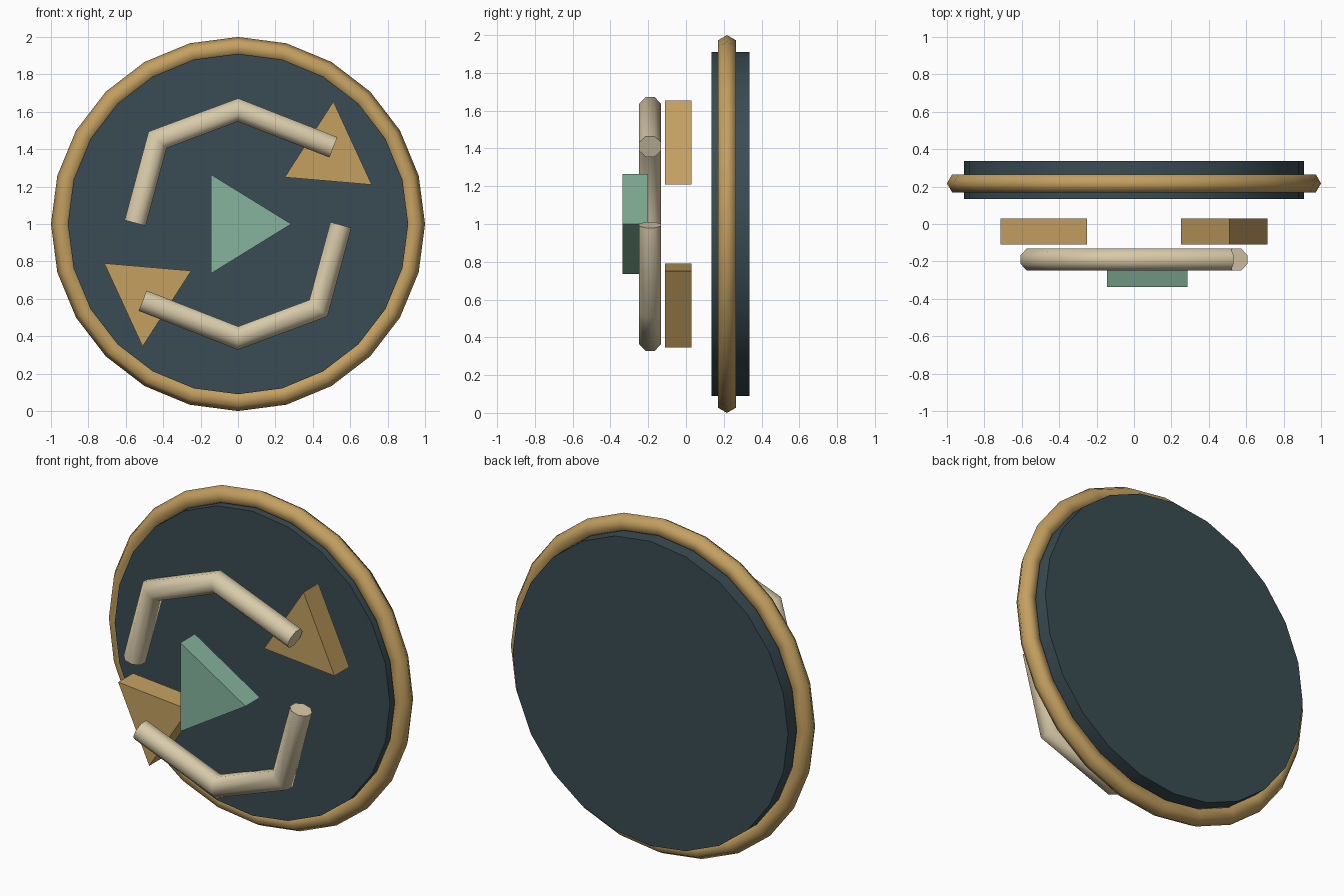
import bpy, bmesh, math
from mathutils import Vector

if "Cube" in bpy.data.objects:
    bpy.data.objects.remove(bpy.data.objects["Cube"])


def srgb(h):
    out = []
    for i in (0, 2, 4):
        c = int(h[i:i + 2], 16) / 255
        out.append(c / 12.92 if c <= 0.04045 else ((c + 0.055) / 1.055) ** 2.4)
    return (*out, 1)


def material(name, h):
    m = bpy.data.materials.new(name)
    m.diffuse_color = srgb(h)
    m.use_nodes = True
    m.node_tree.nodes["Principled BSDF"].inputs["Base Color"].default_value = m.diffuse_color
    return m


GOLD = material("gold", "C4A060")
SLATE = material("dark_slate", "3A4C53")
CREAM = material("cream", "D8CAA9")
GREEN = material("sea_green", "86B59D")


def finish(name, bm, mat, angle=None):
    bmesh.ops.recalc_face_normals(bm, faces=bm.faces)
    me = bpy.data.meshes.new(name)
    bm.to_mesh(me)
    bm.free()
    me.materials.append(mat)
    ob = bpy.data.objects.new(name, me)
    bpy.context.collection.objects.link(ob)
    if angle is not None:
        bpy.ops.object.select_all(action='DESELECT')
        ob.select_set(True)
        bpy.context.view_layer.objects.active = ob
        bpy.ops.object.shade_smooth_by_angle(angle=math.radians(angle))
    return ob


def skin(bm, rings, closed=False):
    """Join consecutive vertex rings; cap the ends when open."""
    n = len(rings[0])
    pairs = list(zip(rings, rings[1:])) + ([(rings[-1], rings[0])] if closed else [])
    for a, b in pairs:
        for i in range(n):
            j = (i + 1) % n
            bm.faces.new((a[i], a[j], b[j], b[i]))
    if not closed:
        bm.faces.new(rings[0])
        bm.faces.new(rings[-1])


def prism(name, pts, y0, y1, mat, angle=None):
    bm = bmesh.new()
    skin(bm, [[bm.verts.new((x, y, z)) for x, z in pts] for y in (y0, y1)])
    return finish(name, bm, mat, angle)


def ring(name, big, small, yc, mat, n=24, m=6):
    bm = bmesh.new()
    rings = []
    for i in range(n):
        a = math.tau * i / n
        loop = []
        for j in range(m):
            b = math.tau * j / m
            r = big + small * math.cos(b)
            loop.append(bm.verts.new((r * math.cos(a), yc + small * math.sin(b),
                                      1 + r * math.sin(a))))
        rings.append(loop)
    skin(bm, rings, closed=True)
    return finish(name, bm, mat, 80)


def tube(name, pts, yc, r, mat, sides=8):
    """Round bar with mitred corners, following a path in the xz plane."""
    bm = bmesh.new()
    path = [Vector((x, 0, z)) for x, z in pts]
    dirs = [(b - a).normalized() for a, b in zip(path, path[1:])]
    rings = []
    for i, p in enumerate(path):
        d0, d1 = dirs[max(i - 1, 0)], dirs[min(i, len(dirs) - 1)]
        t = (d0 + d1).normalized()
        side = Vector((-t.z, 0, t.x)) / t.dot(d0)
        loop = []
        for k in range(sides):
            a = math.tau * (k + 0.5) / sides
            v = p + side * r * math.cos(a)
            loop.append(bm.verts.new((v.x, yc + r * math.sin(a), v.z)))
        rings.append(loop)
    skin(bm, rings)
    return finish(name, bm, mat, 65)


def half_turn(pts):
    return [(-x, 2 - z) for x, z in pts]


# Backing disc and its rim
disc = [(0.91 * math.cos(math.tau * i / 24), 1 + 0.91 * math.sin(math.tau * i / 24))
        for i in range(24)]
prism("backing_disc", disc, 0.135, 0.337, SLATE, 40)
ring("rim", 0.945, 0.055, 0.217, GOLD)

# Two circling arrows, one a half turn of the other
shaft = [(-0.55, 1.005), (-0.43, 1.45), (0, 1.61), (0.51, 1.41)]
head = [(0.51, 1.655), (0.715, 1.21), (0.25, 1.25)]
for label, turn in (("upper", lambda p: p), ("lower", half_turn)):
    tube(label + "_arrow_shaft", turn(shaft), -0.19, 0.063, CREAM)
    prism(label + "_arrow_head", turn(head), -0.11, 0.03, GOLD)

# Central triangle
prism("centre_triangle", [(-0.145, 1.265), (-0.145, 0.735), (0.285, 1.0)],
      -0.337, -0.2, GREEN)
